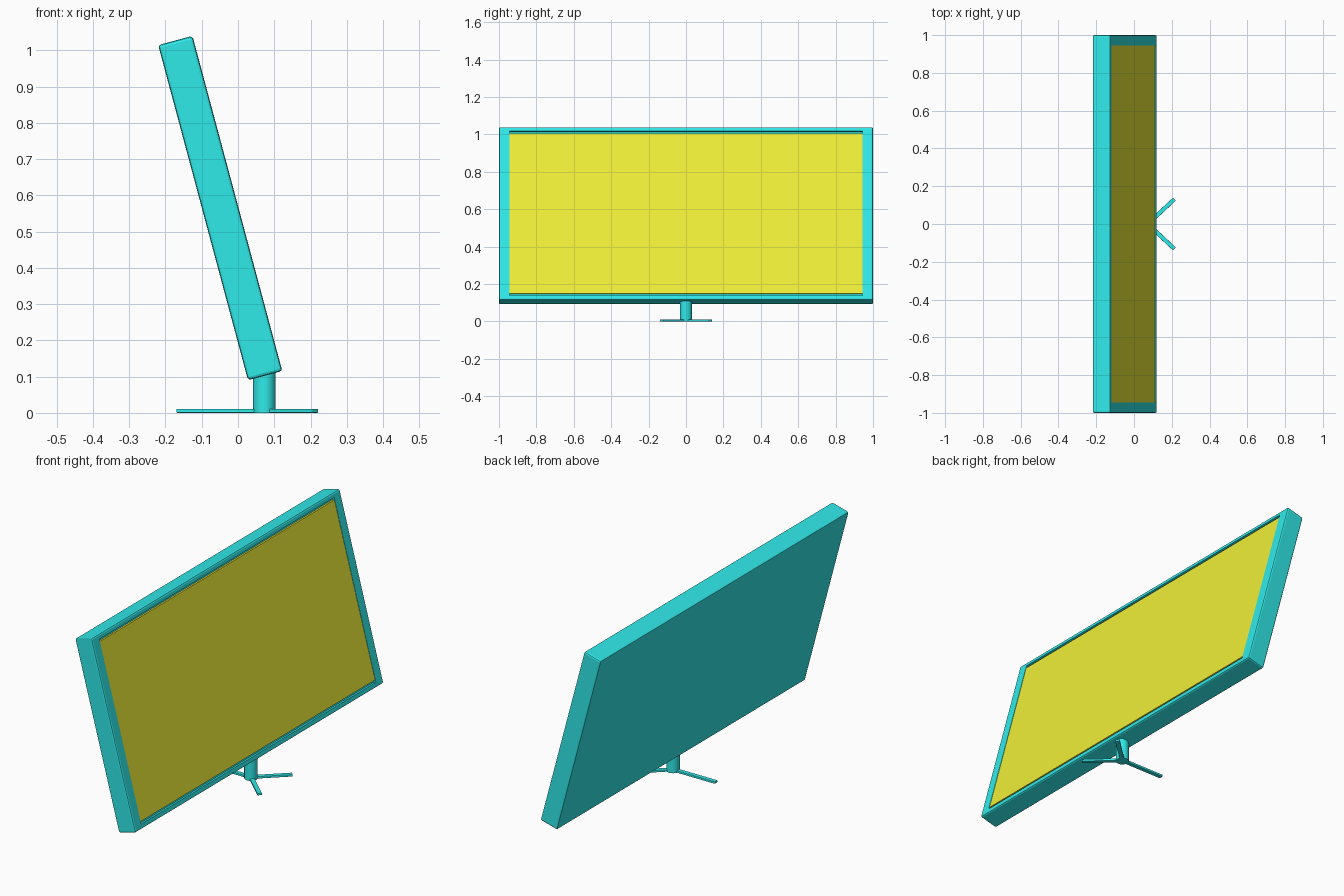
import bpy, bmesh, math
from mathutils import Vector

if "Cube" in bpy.data.objects:
    bpy.data.objects.remove(bpy.data.objects["Cube"])

TILT = math.radians(-15)
CENTRE = (-0.049, 0, 0.565)
T, W, H = 0.098, 2.0, 0.957          # panel thickness, width, height
OPEN_Y, OPEN_Z = 0.945, 0.455        # half size of the bezel opening
RECESS = 0.015


def material(name, colour):
    m = bpy.data.materials.new(name)
    m.diffuse_color = (*colour, 1)
    m.use_nodes = True
    m.node_tree.nodes["Principled BSDF"].inputs["Base Color"].default_value = m.diffuse_color
    return m


teal = material("teal", (0.03, 0.82, 0.82))
yellow = material("yellow", (0.86, 0.86, 0.04))


def finish(bm, name, mat, loc=(0, 0, 0), rot=(0, 0, 0)):
    mesh = bpy.data.meshes.new(name)
    bmesh.ops.recalc_face_normals(bm, faces=bm.faces)
    bm.to_mesh(mesh)
    bm.free()
    ob = bpy.data.objects.new(name, mesh)
    ob.location, ob.rotation_euler = loc, rot
    mesh.materials.append(mat)
    bpy.context.collection.objects.link(ob)
    return ob


def box(size, centre=(0, 0, 0), bevel=0):
    bm = bmesh.new()
    bmesh.ops.create_cube(bm, size=1)
    for v in bm.verts:
        v.co = Vector(a * s + c for a, s, c in zip(v.co, size, centre))
    if bevel:
        bmesh.ops.bevel(bm, geom=bm.edges[:], offset=bevel, segments=2,
                        profile=0.5, affect='EDGES')
    return bm


# Tilted housing with a recessed opening in its front
bm = box((T, W, H), bevel=0.008)
front = max(bm.faces, key=lambda f: f.calc_center_median().x + f.calc_area())
if front.calc_center_median().x < 0:
    front = max(bm.faces, key=lambda f: f.calc_center_median().x)
for depth in (0, RECESS):
    bmesh.ops.inset_individual(bm, faces=[front], thickness=0.005)
    for v in front.verts:
        v.co = Vector((T / 2 - depth,
                       math.copysign(OPEN_Y, v.co.y),
                       math.copysign(OPEN_Z, v.co.z)))
finish(bm, "housing", teal, CENTRE, (0, TILT, 0))

# Screen sits in the recess with a small gap above and below
bm = box((RECESS, 2 * OPEN_Y, 0.886), (T / 2 - RECESS / 2 - 0.002, 0, 0))
finish(bm, "screen", yellow, CENTRE, (0, TILT, 0))

# Stand post
bm = bmesh.new()
bmesh.ops.create_cone(bm, cap_ends=True, segments=32, radius1=0.031,
                      radius2=0.031, depth=0.12)
post = finish(bm, "stand_post", teal, (0.073, 0, 0.06))
bpy.context.view_layer.objects.active = post
post.select_set(True)
bpy.ops.object.shade_smooth_by_angle(angle=math.radians(40))

# Three flat feet spreading from the post
for name, angle, length in (("foot_left", 43, 0.193),
                            ("foot_right", -43, 0.193),
                            ("foot_back", 180, 0.243)):
    bm = box((length, 0.022, 0.011), (length / 2, 0, 0.0055), bevel=0.002)
    finish(bm, name, teal, (0.073, 0, 0), (0, 0, math.radians(angle)))
